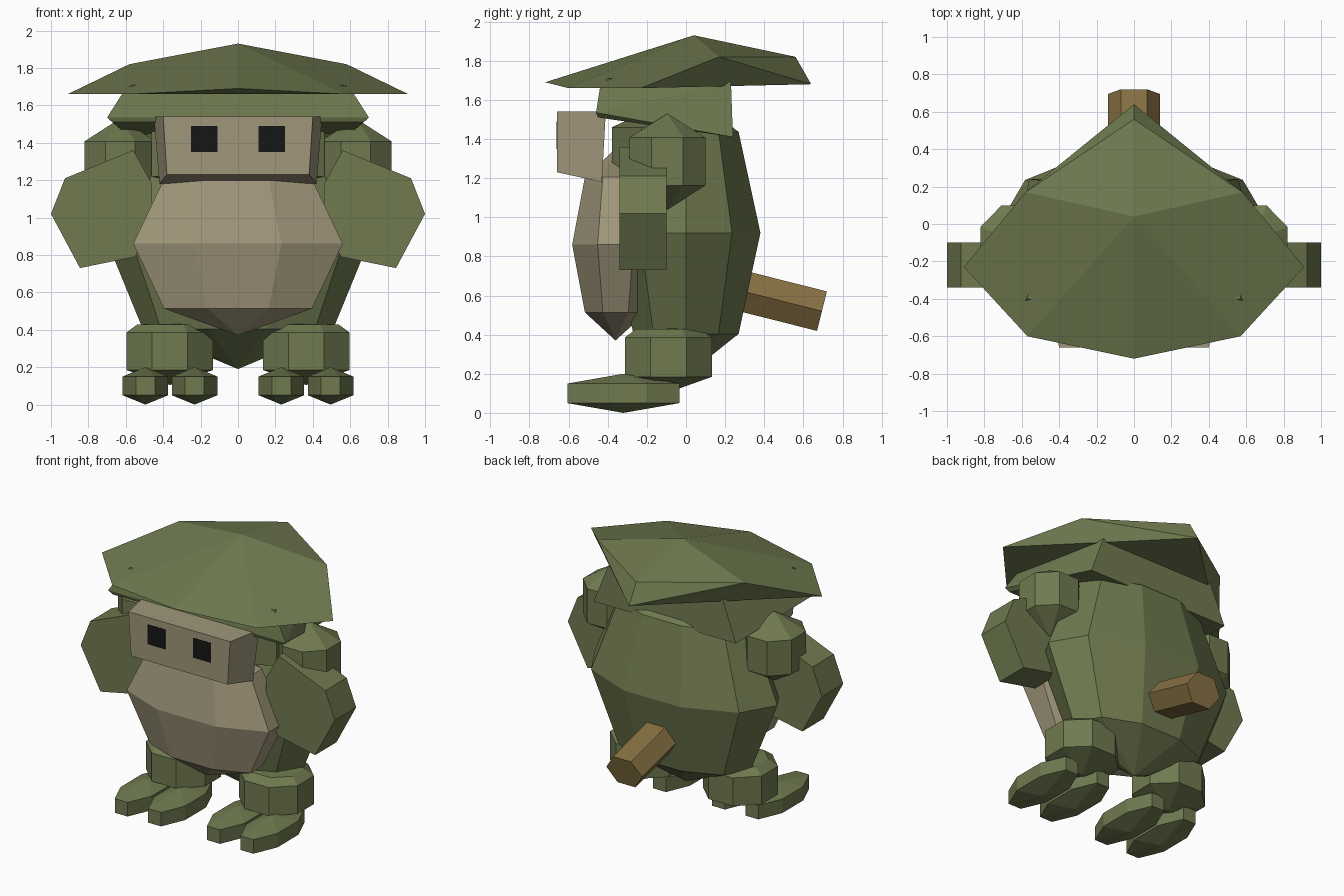
import bpy, bmesh, math
from mathutils import Vector

if "Cube" in bpy.data.objects:
    bpy.data.objects.remove(bpy.data.objects["Cube"])


def material(name, rgb):
    m = bpy.data.materials.new(name)
    m.diffuse_color = (*rgb, 1)
    m.use_nodes = True
    m.node_tree.nodes["Principled BSDF"].inputs["Base Color"].default_value = m.diffuse_color
    return m


GREEN = material("moss green", (0.16, 0.195, 0.08))
TAN = material("tan", (0.35, 0.305, 0.195))
BROWN = material("brown", (0.24, 0.165, 0.055))
BLACK = material("black", (0.008, 0.008, 0.008))


def finish(name, bm, mat):
    bmesh.ops.recalc_face_normals(bm, faces=bm.faces[:])
    mesh = bpy.data.meshes.new(name)
    bm.to_mesh(mesh)
    bm.free()
    mesh.materials.append(mat)
    ob = bpy.data.objects.new(name, mesh)
    bpy.context.collection.objects.link(ob)
    return ob


def hull(name, points, mat):
    """Convex faceted solid around a few points."""
    bm = bmesh.new()
    for p in points:
        bm.verts.new(p)
    bmesh.ops.convex_hull(bm, input=bm.verts[:])
    bmesh.ops.dissolve_limit(bm, angle_limit=math.radians(1),
                             verts=bm.verts[:], edges=bm.edges[:])
    return finish(name, bm, mat)


def blob(name, center, radii, rings, mat, sides=8, turn=22.5):
    """Faceted ellipsoid: rings are (height, radius) between the two poles."""
    c = Vector(center)
    rx, ry, rz = radii
    bm = bmesh.new()
    loops = []
    for h, r in rings:
        loops.append([bm.verts.new(c + Vector((
            rx * r * math.cos(math.radians(turn) + math.tau * i / sides),
            ry * r * math.sin(math.radians(turn) + math.tau * i / sides),
            rz * h))) for i in range(sides)])
    low = bm.verts.new(c - Vector((0, 0, rz)))
    high = bm.verts.new(c + Vector((0, 0, rz)))
    for i in range(sides):
        j = (i + 1) % sides
        for a, b in zip(loops, loops[1:]):
            bm.faces.new((a[i], a[j], b[j], b[i]))
        bm.faces.new((low, loops[0][j], loops[0][i]))
        bm.faces.new((high, loops[-1][i], loops[-1][j]))
    return finish(name, bm, mat)


def both(points):
    """Add the mirrored points across x = 0."""
    return points + [(-x, y, z) for x, y, z in points if x]


BALL = [(-0.707, 0.707), (0, 1), (0.707, 0.707)]
PILL = [(-0.5, 1), (0.5, 1)]

# Torso, belly patch and head
blob("body", (0, 0, 0.92), (0.72, 0.40, 0.73), BALL, GREEN, sides=10, turn=0)
blob("belly", (0, -0.36, 0.86), (0.606, 0.24, 0.49), BALL, TAN)
blob("head", (0, -0.12, 1.34), (0.50, 0.28, 0.24), PILL, GREEN)

# Face block with square eyes
hull("face", both([(0.40, -0.66, 1.54), (0.38, -0.66, 1.23),
                   (0.45, -0.41, 1.54), (0.42, -0.43, 1.18)]), TAN)

# Hat: wide pointed brim over a lower band
hull("hat_brim", both([(0, 0.04, 1.93), (0.58, 0.17, 1.82), (0, 0.56, 1.82),
                       (0, 0.64, 1.68), (0.91, -0.23, 1.66),
                       (0.57, -0.60, 1.66), (0, -0.72, 1.69)]), GREEN)
hull("hat_band", both([(0.70, -0.46, 1.535), (0.67, -0.45, 1.51),
                       (0.62, -0.44, 1.66), (0.57, -0.40, 1.71),
                       (0.56, 0.24, 1.41), (0.45, 0.23, 1.69)]), GREEN)

# Paired parts
arm_profile = [(0.56, 1.36), (0.925, 1.21), (1.0, 1.02), (0.845, 0.73),
               (0.55, 0.79), (0.46, 0.98), (0.46, 1.18)]
for s, side in ((-1, "right"), (1, "left")):
    hull(side + "_eye", [(s * x, y, z) for x in (0.11, 0.25)
                         for y in (-0.663, -0.64) for z in (1.35, 1.49)], BLACK)
    hull(side + "_arm", [(s * x, y, z) for x, z in arm_profile
                         for y in (-0.34, -0.10)], GREEN)
    blob(side + "_shoulder", (s * 0.63, -0.095, 1.285), (0.206, 0.21, 0.245),
         PILL, GREEN)
    blob(side + "_leg", (s * 0.365, -0.09, 0.27), (0.25, 0.24, 0.165),
         [(-0.52, 1), (0.7, 1), (0.96, 0.75)], GREEN)
    for x, part in ((0.232, "_inner_toe"), (0.495, "_outer_toe")):
        blob(side + part, (s * x, -0.32, 0.10), (0.132, 0.31, 0.10), PILL, GREEN)

# Hexagonal stub tail
start, end = Vector((0, 0.20, 0.645)), Vector((0, 0.695, 0.52))
up = (end - start).cross(Vector((1, 0, 0))).normalized()
hull("tail", [p + Vector((0.14 * math.cos(a), 0, 0)) + up * (0.12 * math.sin(a))
              for p in (start, end)
              for a in (math.tau * i / 6 for i in range(6))], BROWN)
